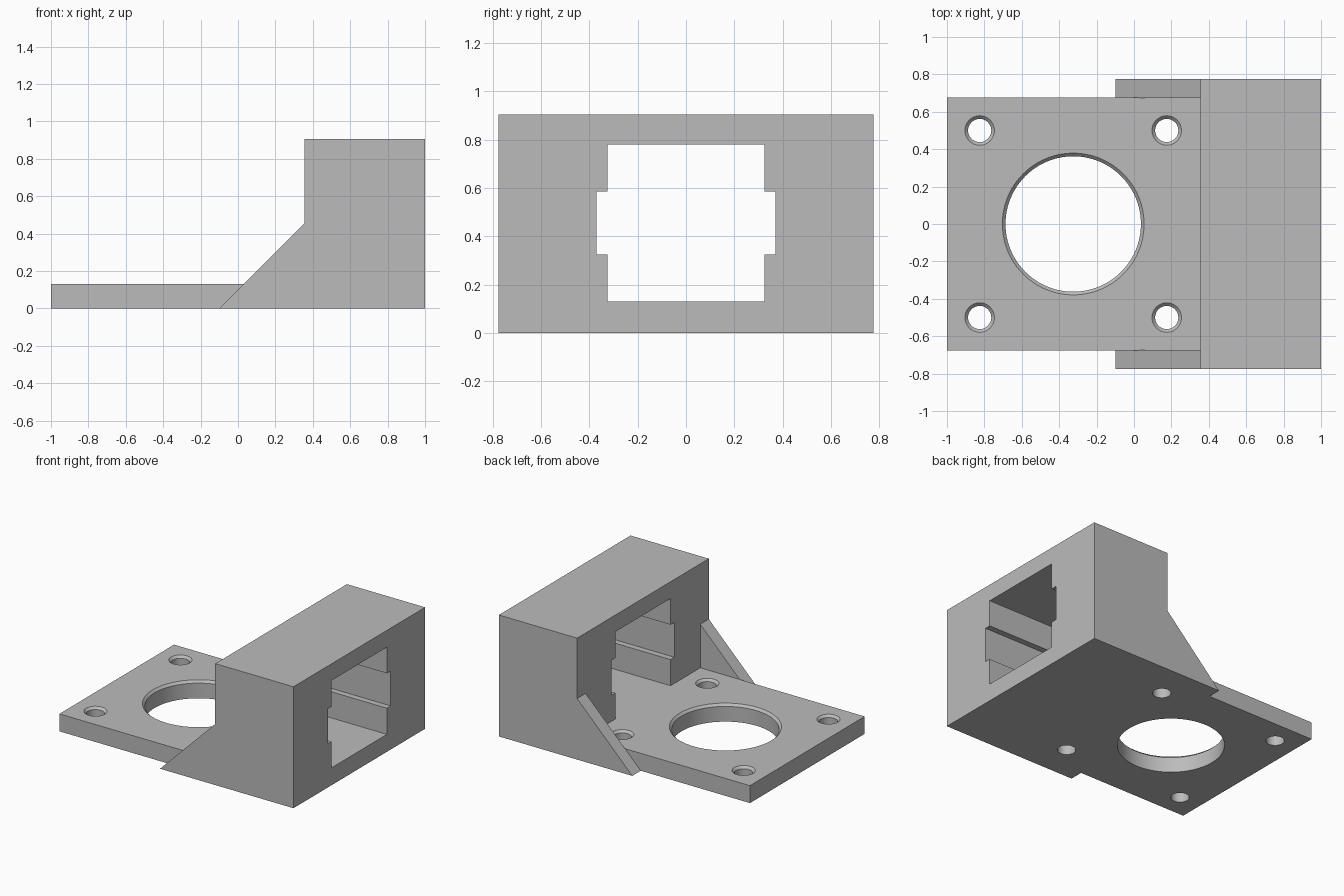
import bpy, bmesh
from math import cos, sin, tau

if "Cube" in bpy.data.objects:
    bpy.data.objects.remove(bpy.data.objects["Cube"])

grey = bpy.data.materials.new("light_grey")
grey.use_nodes = True
colour = (0.5, 0.5, 0.5, 1)
grey.diffuse_color = colour
grey.node_tree.nodes["Principled BSDF"].inputs["Base Color"].default_value = colour

HALF_W, PLATE_W = 0.775, 0.675     # half widths of the housing and the plate
PLATE_T, HEIGHT = 0.13, 0.905      # plate thickness, overall height
FACE_X = 0.355                     # inner face of the housing


def loft(name, rings):
    """Closed solid through matching rings of points."""
    bm = bmesh.new()
    loops = [[bm.verts.new(p) for p in ring] for ring in rings]
    n = len(loops[0])
    for a, b in zip(loops, loops[1:]):
        for i in range(n):
            j = (i + 1) % n
            bm.faces.new((a[i], a[j], b[j], b[i]))
    bm.faces.new(loops[0])
    bm.faces.new(loops[-1])
    bmesh.ops.recalc_face_normals(bm, faces=bm.faces)
    mesh = bpy.data.meshes.new(name)
    bm.to_mesh(mesh)
    bm.free()
    mesh.materials.append(grey)
    obj = bpy.data.objects.new(name, mesh)
    bpy.context.collection.objects.link(obj)
    return obj


def box(name, x0, x1, half_y, z0, z1):
    outline = [(x0, z0), (x1, z0), (x1, z1), (x0, z1)]
    return loft(name, [[(x, y, z) for x, z in outline] for y in (-half_y, half_y)])


def combine(target, other, operation):
    """Apply a boolean and remove the helper."""
    other.hide_render = True
    mod = target.modifiers.new(operation, 'BOOLEAN')
    mod.operation, mod.solver, mod.object = operation, 'EXACT', other
    bpy.context.view_layer.objects.active = target
    bpy.ops.object.modifier_apply(modifier=mod.name)
    bpy.data.objects.remove(other)


def hole(x, y, r, chamfer, sides):
    """Round through hole with a bevelled upper rim."""
    profile = [(r, -0.1), (r, PLATE_T - chamfer), (r + chamfer, PLATE_T),
               (r + chamfer, PLATE_T + 0.02)]
    ring = lambda rad, z: [(x + rad * cos(tau * i / sides), y + rad * sin(tau * i / sides), z)
                           for i in range(sides)]
    combine(bracket, loft("hole_cutter", [ring(rad, z) for rad, z in profile]), 'DIFFERENCE')


# Housing with sloping side gussets
side = [(-0.1, 0), (1, 0), (1, HEIGHT), (FACE_X, HEIGHT), (FACE_X, 0.455)]
bracket = loft("mounting_bracket", [[(x, y, z) for x, z in side] for y in (-HALF_W, HALF_W)])
combine(bracket, box("gusset_gap", -0.5, FACE_X, PLATE_W, PLATE_T, 1), 'DIFFERENCE')

# Base plate
combine(bracket, box("base_plate", -1, 0.3, PLATE_W, 0, PLATE_T), 'UNION')

# Window with a notch along each side
half = [(0.325, PLATE_T), (0.325, 0.325), (0.37, 0.325),
        (0.37, 0.585), (0.325, 0.585), (0.325, 0.78)]
window = half + [(-y, z) for y, z in reversed(half)]
combine(bracket, loft("window_cutter", [[(x, y, z) for y, z in window] for x in (0.3, 1.1)]),
        'DIFFERENCE')

# Central bore and four screw holes
hole(-0.325, 0, 0.362, 0.017, 96)
for hx in (-0.825, 0.175):
    for hy in (-0.5, 0.5):
        hole(hx, hy, 0.062, 0.017, 40)

# Smooth bores, sharp edges elsewhere
bpy.ops.object.select_all(action='DESELECT')
bracket.select_set(True)
bpy.context.view_layer.objects.active = bracket
bpy.ops.object.shade_smooth_by_angle(angle=0.5)
